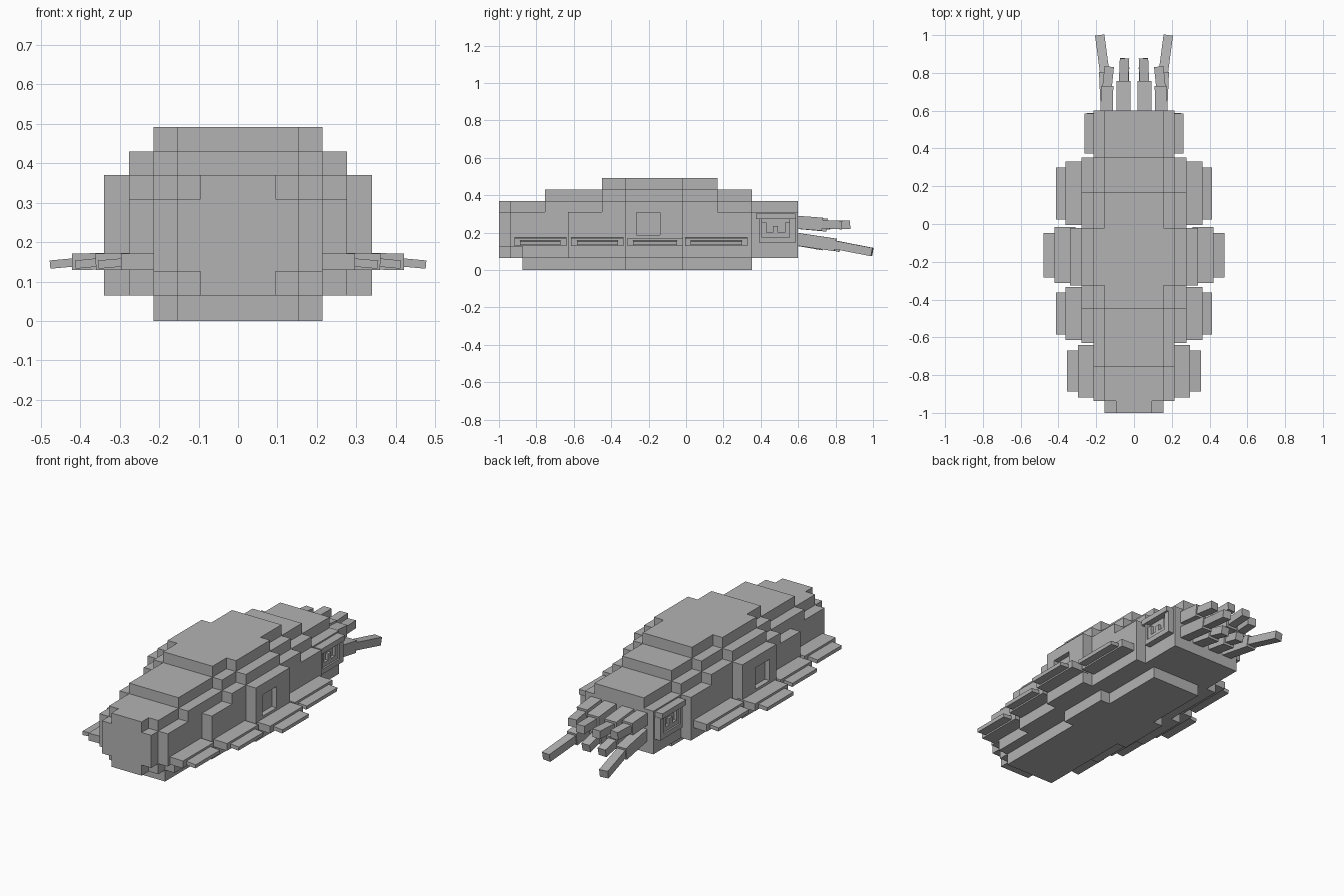
import bpy, bmesh
from mathutils import Vector, Matrix

if "Cube" in bpy.data.objects:
    bpy.data.objects.remove(bpy.data.objects["Cube"])

grey = bpy.data.materials.new("plain grey")
grey.diffuse_color = (0.45, 0.45, 0.45, 1)
grey.use_nodes = True
grey.node_tree.nodes["Principled BSDF"].inputs["Base Color"].default_value = grey.diffuse_color


def finish(name, bm):
    bmesh.ops.recalc_face_normals(bm, faces=bm.faces)
    me = bpy.data.meshes.new(name)
    bm.to_mesh(me)
    bm.free()
    me.materials.append(grey)
    ob = bpy.data.objects.new(name, me)
    bpy.context.collection.objects.link(ob)
    return ob


def add_box(bm, x, y, z):
    m = Matrix.Translation([(a + b) / 2 for a, b in (x, y, z)])
    m = m @ Matrix.Diagonal([b - a for a, b in (x, y, z)] + [1])
    bmesh.ops.create_cube(bm, size=1, matrix=m)


def add_beam(bm, a, b, w, h):
    # box running from point a to point b, width w (sideways), height h
    a, b = Vector(a), Vector(b)
    d = b - a
    side = d.cross(Vector((0, 0, 1))).normalized()
    up = side.cross(d).normalized()
    rot = Matrix((side, d.normalized(), up)).transposed().to_4x4()
    m = Matrix.Translation((a + b) / 2) @ rot @ Matrix.Diagonal((w, d.length, h, 1))
    bmesh.ops.create_cube(bm, size=1, matrix=m)


def both_sides(name, build):
    # build(bm) makes the right-hand part; the left is its mirror image
    for side, s in (("right", 1), ("left", -1)):
        bm = bmesh.new()
        build(bm)
        bmesh.ops.scale(bm, vec=(s, 1, 1), verts=bm.verts)
        finish(side + "_" + name, bm)


# stepped shell: for each length of the body, columns (outer x, bottom, top)
H = [0, .065, .125, .31, .37, .43, .492]
X = [0, .095, .155, .215, .277, .34]
shell = [
    (-1.0, -.937, [(1, 4), (2, 3)]),
    (-.937, -.875, [(1, 4), (1, 4), (2, 3)]),
    (-.875, -.755, [(0, 4), (0, 4), (1, 3)]),
    (-.755, -.63, [(0, 5), (0, 5), (1, 4)]),
    (-.63, -.45, [(0, 5), (0, 5), (1, 4), (1, 3)]),
    (-.45, -.325, [(0, 6), (0, 6), (1, 5), (1, 4)]),
    (-.325, -.02, [(0, 6), (0, 6), (0, 6), (1, 5), (1, 4)]),
    (-.02, .168, [(0, 6), (0, 6), (1, 5), (1, 4)]),
    (.168, .352, [(0, 5), (0, 5), (1, 4), (1, 3)]),
    (.352, .6, [(1, 4), (1, 4), (1, 3)]),
]


def filled(i, j, k):
    i = i if i >= 0 else -1 - i
    if not 0 <= j < len(shell) or i >= len(shell[j][2]):
        return False
    lo, hi = shell[j][2][i]
    return lo <= k < hi


bm = bmesh.new()
ys = [s[0] for s in shell] + [.6]
xpos = lambda i: X[i] if i >= 0 else -X[-i]
for i in range(-5, 5):
    for j in range(len(shell)):
        for k in range(6):
            if not filled(i, j, k):
                continue
            lo, hi = (i, j, k), (i + 1, j + 1, k + 1)
            for ax in range(3):
                for step in (-1, 1):
                    n = [i, j, k]
                    n[ax] += step
                    if filled(*n):
                        continue
                    u, v = [t for t in range(3) if t != ax]
                    pts = []
                    for a, b in ((lo, lo), (hi, lo), (hi, hi), (lo, hi)):
                        p = [0, 0, 0]
                        p[ax] = hi[ax] if step > 0 else lo[ax]
                        p[u], p[v] = a[u], b[v]
                        pts.append(bm.verts.new((xpos(p[0]), ys[p[1]], H[p[2]])))
                    bm.faces.new(pts)
bmesh.ops.remove_doubles(bm, verts=bm.verts, dist=1e-4)
bmesh.ops.recalc_face_normals(bm, faces=bm.faces)
body = finish("body_shell", bm)

# square hollow in each side of the middle section
bm = bmesh.new()
for s in (-1, 1):
    add_box(bm, sorted((s * .31, s * .4)), (-.265, -.14), (.187, .308))
cutter = finish("side_hollow_cutter", bm)
cutter.hide_render = True
cutter.hide_viewport = True
mod = body.modifiers.new("side hollows", "BOOLEAN")
mod.operation = "DIFFERENCE"
mod.solver = "EXACT"
mod.object = cutter

# flat feet: inner plate and thinner outer plate (x inner, middle, outer, y range)
feet = [
    (.217, .297, .355, -.918, -.64),
    (.278, .361, .413, -.614, -.333),
    (.34, .421, .477, -.313, -.017),
    (.278, .361, .413, -.005, .33),
]
for n, (x0, x1, x2, y0, y1) in enumerate(feet, 1):
    def foot(bm):
        yc = (y0 + y1) / 2
        add_beam(bm, (x0 - .03, yc, .152), (x1, yc, .15), y1 - y0, .042)
        add_beam(bm, (x1 - .01, yc, .149), (x2, yc, .143), y1 - y0 - .06, .021)
    both_sides("foot_%d" % n, foot)


# eyes: frame, brow and stepped inner piece
def eye(bm):
    add_box(bm, (.2, .225), (.39, .588), (.147, .275))
    for yr, zr in (((.39, .405), (.147, .275)), ((.553, .588), (.147, .275)),
                   ((.405, .553), (.147, .175))):
        add_box(bm, (.22, .25), yr, zr)
    for yr, zr in (((.405, .43), (.175, .255)), ((.528, .553), (.175, .255)),
                   ((.43, .528), (.175, .2)), ((.465, .493), (.2, .235))):
        add_box(bm, (.22, .24), yr, zr)


both_sides("eye", eye)
both_sides("eye_brow", lambda bm: add_box(bm, (.2, .262), (.374, .586), (.272, .302)))

# feelers at the back end: thick root and thinner tip
feelers = [
    ("upper_inner_feeler", (.055, .57, .257), (.055, .755, .24), (.05, .877, .243), .075, .07),
    ("upper_outer_feeler", (.145, .57, .257), (.142, .728, .245), (.131, .832, .24), .065, .07),
    ("lower_inner_feeler", (.055, .57, .168), (.053, .735, .14), (.05, .825, .118), .07, .07),
    ("lower_long_feeler", (.145, .57, .168), (.155, .8, .134), (.181, .996, .096), .06, .068),
]
for name, a, b, c, w, h in feelers:
    def feeler(bm):
        add_beam(bm, a, b, w, h)
        start = Vector(b) + (Vector(b) - Vector(c)).normalized() * .02
        add_beam(bm, start, c, .05, .045)
    both_sides(name, feeler)
